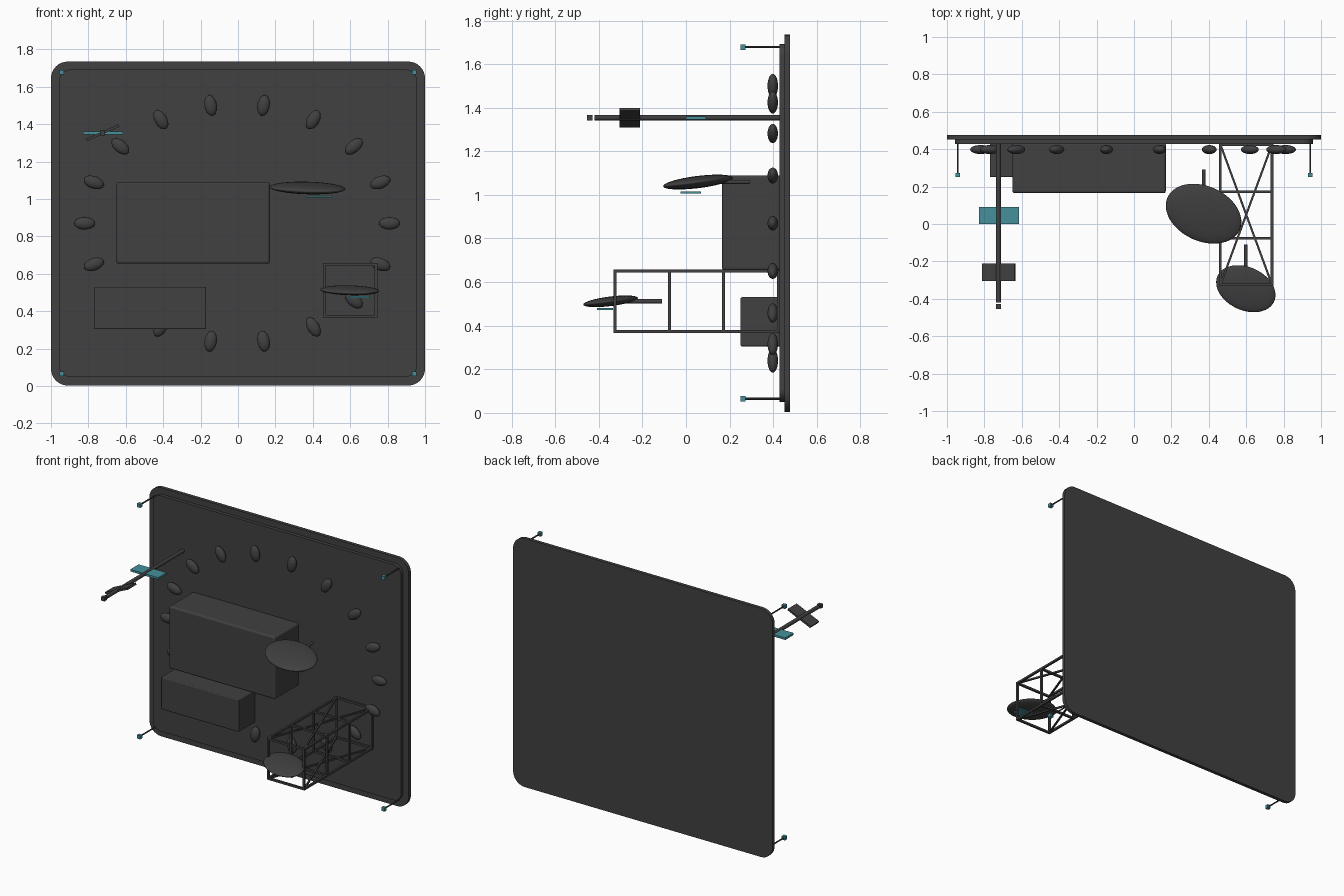
import bpy, bmesh, math
from mathutils import Matrix, Vector

if "Cube" in bpy.data.objects:
    bpy.data.objects.remove(bpy.data.objects["Cube"])


def material(name, rgb):
    m = bpy.data.materials.new(name)
    m.diffuse_color = (*rgb, 1)
    m.use_nodes = True
    m.node_tree.nodes["Principled BSDF"].inputs["Base Color"].default_value = m.diffuse_color
    return m


DARK = material("charcoal", (0.052, 0.052, 0.052))
TEAL = material("teal", (0.06, 0.28, 0.33))


def finish(name, bm, mat, smooth=False):
    bmesh.ops.recalc_face_normals(bm, faces=bm.faces)
    me = bpy.data.meshes.new(name)
    bm.to_mesh(me)
    bm.free()
    me.materials.append(mat)
    if smooth:
        for p in me.polygons:
            p.use_smooth = True
    ob = bpy.data.objects.new(name, me)
    bpy.context.collection.objects.link(ob)
    return ob


def box(name, centre, size, mat=DARK, tilt=0, bevel=0):
    # box, optionally tilted about y and softened
    bm = bmesh.new()
    bmesh.ops.create_cube(bm, size=1)
    bmesh.ops.scale(bm, vec=size, verts=bm.verts)
    if bevel:
        bmesh.ops.bevel(bm, geom=bm.edges[:], offset=bevel, segments=3,
                        profile=0.5, affect='EDGES')
    bm.transform(Matrix.Translation(centre) @ Matrix.Rotation(tilt, 4, 'Y'))
    return finish(name, bm, mat)


def ellipsoid(name, centre, radii, rot, segs=32):
    bm = bmesh.new()
    bmesh.ops.create_uvsphere(bm, u_segments=segs, v_segments=segs // 2, radius=1)
    bmesh.ops.scale(bm, vec=radii, verts=bm.verts)
    bm.transform(Matrix.Translation(centre) @ rot)
    return finish(name, bm, DARK, True)


def add_bar(bm, a, b, width, sides=4):
    # straight bar between two points
    a, b = Vector(a), Vector(b)
    d = b - a
    frame = Matrix.Translation((a + b) / 2) @ d.to_track_quat('Z', 'Y').to_matrix().to_4x4()
    if sides == 4:
        frame = frame @ Matrix.Rotation(math.pi / 4, 4, 'Z')
    r = width / 2 * (math.sqrt(2) if sides == 4 else 1)
    bmesh.ops.create_cone(bm, cap_ends=True, segments=sides, radius1=r, radius2=r,
                          depth=d.length, matrix=frame)


def bar(name, a, b, width, sides=4):
    bm = bmesh.new()
    add_bar(bm, a, b, width, sides)
    return finish(name, bm, DARK)


def rounded_plate(name, hx, z0, z1, r, y0, y1):
    # rounded rectangle extruded along y
    bm = bmesh.new()
    pts = []
    for i, (cx, cz) in enumerate([(hx - r, z1 - r), (r - hx, z1 - r),
                                  (r - hx, z0 + r), (hx - r, z0 + r)]):
        for k in range(9):
            t = math.radians(90 * i + 90 * k / 8)
            pts.append(bm.verts.new((cx + r * math.cos(t), y0, cz + r * math.sin(t))))
    f = bm.faces.new(pts)
    ext = bmesh.ops.extrude_face_region(bm, geom=[f])
    bmesh.ops.translate(bm, vec=(0, y1 - y0, 0),
                        verts=[v for v in ext['geom'] if isinstance(v, bmesh.types.BMVert)])
    return finish(name, bm, DARK)


# back panel in two layers
rounded_plate("back_panel", 1.0, 0.003, 1.735, 0.09, 0.452, 0.476)
rounded_plate("inner_panel", 0.957, 0.05, 1.692, 0.06, 0.428, 0.456)

# ring of oval studs, long axis pointing outward
for i in range(18):
    t = math.radians(20 * i)
    ellipsoid(f"oval_stud_{i + 1}",
              (-0.005 + 0.815 * math.cos(t), 0.398, 0.87 + 0.64 * math.sin(t)),
              (0.056, 0.024, 0.033), Matrix.Rotation(-t, 4, 'Y'), 24)

# equipment boxes
box("large_box", (-0.24, 0.3, 0.872), (0.82, 0.27, 0.435), bevel=0.012)
box("small_box", (-0.47, 0.342, 0.418), (0.60, 0.184, 0.225), bevel=0.006)

# corner posts with coloured tips
for sx in (-1, 1):
    for z in (0.065, 1.678):
        bar("corner_post", (sx * 0.942, 0.43, z), (sx * 0.942, 0.262, z), 0.010, 8)
        box("corner_tip", (sx * 0.942, 0.262, z), (0.025, 0.024, 0.025), TEAL)

# open lattice frame
bm = bmesh.new()
X, Z, Y = (0.462, 0.738), (0.373, 0.650), (0.425, 0.172, -0.076, -0.325)
W = 0.014
for z in Z:
    for x in X:
        add_bar(bm, (x, Y[0], z), (x, Y[-1] - W / 2, z), W)
    for y in Y:
        add_bar(bm, (X[0], y, z), (X[1], y, z), W)
    add_bar(bm, (X[0], Y[0], z), (X[1], Y[-1], z), 0.011)
    add_bar(bm, (X[1], Y[0], z), (X[0], Y[-1], z), 0.011)
for x in X:
    for y in Y:
        add_bar(bm, (x, y, Z[0]), (x, y, Z[1]), W)
finish("lattice_frame", bm, DARK)

# two tilted dishes, each with an arm and a plate below
dish_rot = Matrix.Rotation(math.radians(7), 4, 'X') @ Matrix.Rotation(math.radians(-25), 4, 'Z')
for label, c, s, drop in (("upper", (0.372, 0.055, 1.059), 1.0, 0.047),
                          ("lower", (0.598, -0.346, 0.512), 0.785, 0.036)):
    x, y, z = c
    ellipsoid(label + "_dish", c, (0.212 * s, 0.148 * s, 0.028 * s), dish_rot, 48)
    bar(label + "_dish_arm", c, (x, y + 0.236, z), 0.019, 12)
    box(label + "_dish_plate", (x + 0.064 * s, y - 0.033 * s, z - drop),
        (0.138 * s, 0.095 * s, 0.009), TEAL)

# boom with cross plates and end tip
bar("boom", (-0.725, 0.43, 1.354), (-0.725, -0.42, 1.354), 0.026, 12)
box("boom_flat_plate", (-0.722, 0.045, 1.353), (0.215, 0.092, 0.014), TEAL)
box("boom_tilted_plate", (-0.724, -0.258, 1.354), (0.19, 0.094, 0.014),
    tilt=math.radians(-24))
box("boom_tip", (-0.725, -0.441, 1.354), (0.026, 0.026, 0.026))
